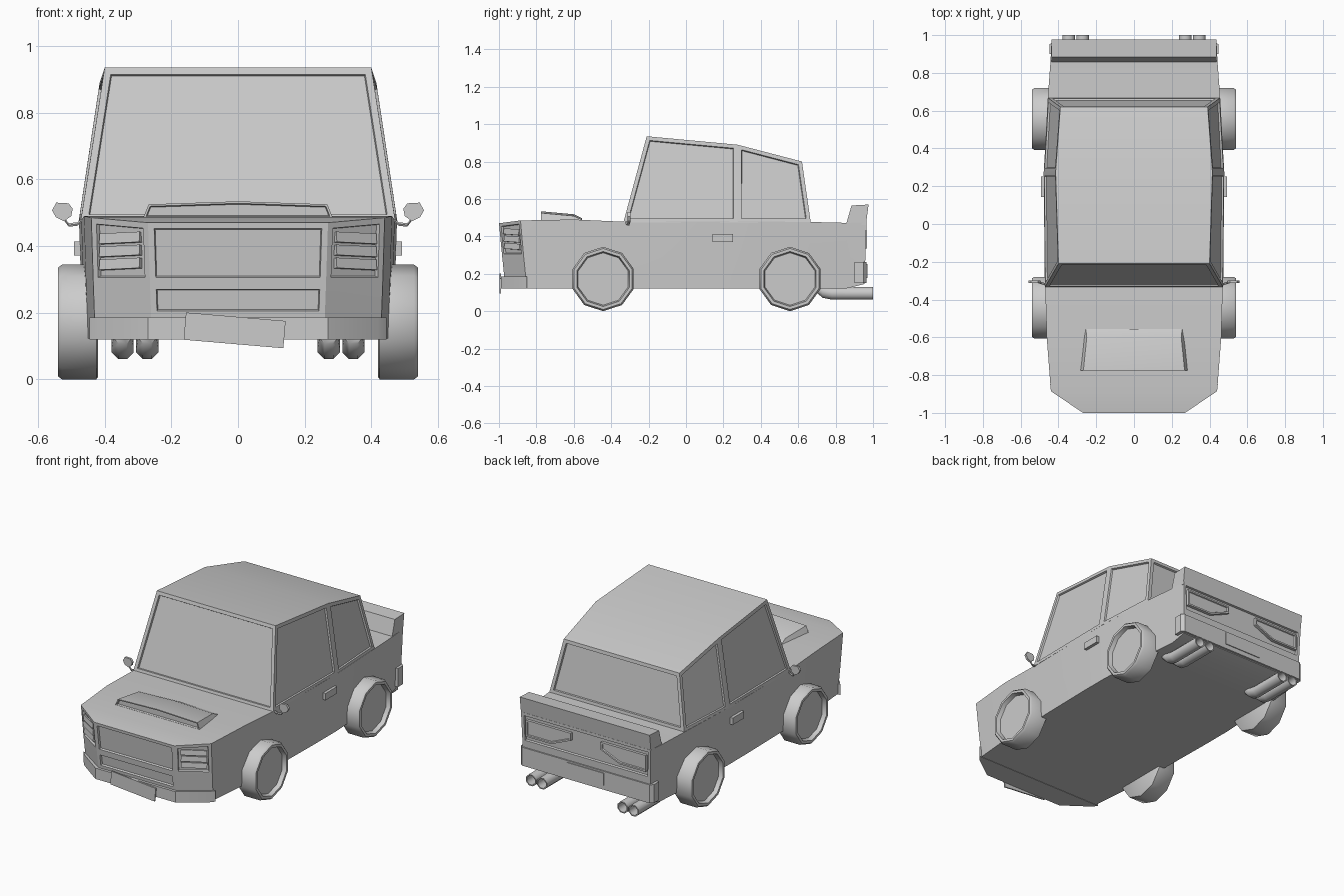
import bpy, bmesh, math
from mathutils import Vector

if "Cube" in bpy.data.objects:
    bpy.data.objects.remove(bpy.data.objects["Cube"])


def loft(name, rings, caps="strip", mirror=False, inset=None, thick=0.02, depth=-0.012, angle=25):
    """Skin a list of closed rings; optionally sink the faces picked by inset(centre, normal)."""
    bm = bmesh.new()
    vs = [[bm.verts.new(p) for p in r] for r in rings]
    n = len(vs[0])
    for a, b in zip(vs, vs[1:]):
        for i in range(n):
            j = (i + 1) % n
            bm.faces.new((a[i], a[j], b[j], b[i]))
    if caps:
        for r in (vs[0], vs[-1]):
            if caps == "ngon":
                bm.faces.new(r)
            else:
                for i in range(n // 2 - 1):
                    bm.faces.new((r[i], r[i + 1], r[n - 2 - i], r[n - 1 - i]))
    bmesh.ops.recalc_face_normals(bm, faces=bm.faces)
    if inset:
        picked = [f for f in bm.faces if inset(f.calc_center_median(), f.normal)]
        # a short first step gives a crisp sunken frame
        bmesh.ops.inset_individual(bm, faces=picked, thickness=thick, use_even_offset=True)
        bmesh.ops.inset_individual(bm, faces=picked, thickness=0.003, depth=depth, use_even_offset=True)
    me = bpy.data.meshes.new(name)
    bm.to_mesh(me)
    bm.free()
    ob = bpy.data.objects.new(name, me)
    bpy.context.collection.objects.link(ob)
    bpy.ops.object.select_all(action="DESELECT")
    ob.select_set(True)
    bpy.context.view_layer.objects.active = ob
    bpy.ops.object.shade_smooth_by_angle(angle=math.radians(angle))
    if mirror:
        ob.modifiers.new("Mirror", "MIRROR").use_mirror_merge = False
    return ob


def prism(name, poly, axis, lo, hi, **kw):
    """Extrude a 2D outline along x, y or z."""
    def put(p, t):
        q = list(p)
        q.insert("xyz".index(axis), t)
        return q
    return loft(name, [[put(p, t) for p in poly] for t in (lo, hi)], caps="ngon", **kw)


def box(name, centre, size, rot=(0, 0, 0), **kw):
    """Box with its rotation baked in, so mirroring stays about x = 0."""
    x, y, z = (s / 2 for s in size)
    ob = prism(name, [(-x, -y), (x, -y), (x, y), (-x, y)], "z", -z, z, **kw)
    from mathutils import Matrix, Euler
    ob.data.transform(Matrix.Translation(centre) @ Euler(rot).to_matrix().to_4x4())
    return ob


def circle(c, u, v, r, n, start=0.0):
    c, u, v = Vector(c), Vector(u), Vector(v)
    return [c + r * (u * math.cos(start + math.tau * i / n) + v * math.sin(start + math.tau * i / n))
            for i in range(n)]


X, Y, Z = (1, 0, 0), (0, 1, 0), (0, 0, 1)

# Lower body: stations along y as (y, half width, top z)
stations = [(-1.0, .27, .47), (-.885, .44, .485), (-.6, .462, .49), (-.33, .47, .478), (.1, .477, .48),
            (.28, .477, .48), (.66, .457, .477), (.86, .442, .472), (.965, .437, .475)]
rings = []
for k, (y, w, top) in enumerate(stations):
    low = .145 if k == 8 else .122
    pull = .035 if k < 2 else (-.012 if k == 8 else 0)      # slanted nose and tail
    side = [(w - .012 * (1 - t), y + pull * (1 - t), z)
            for t, z in ((0, low), (.2, .187), (.5, .288), (1, top))]
    rings.append([(-x, yy, z) for x, yy, z in side] + side[::-1])


def body_panels(c, n):
    nose = c.y < -.9 and abs(n.z) < .5 and (c.z > .3 or (c.z > .2 and abs(c.x) < .1))
    tail = n.y > .8 and c.z > .3
    return nose or tail


loft("body", rings, inset=body_panels, thick=.018)

# Cabin with sunken windows: (base y, base half width, roof y, roof half width, roof z)
cabin = [(-.335, .472, -.21, .40, .935), (.275, .478, .275, .415, .89), (.667, .455, .62, .39, .80)]
loft("cabin", [[(-b, y, .474), (-r, ry, rz), (r, ry, rz), (b, y, .474)] for y, b, ry, r, rz in cabin],
     inset=lambda c, n: abs(n.z) < .7, thick=.021, depth=-.01)

# Bonnet scoop with recessed mouth
scoop = [(-.775, .285, .268, .482, .525), (-.6, .268, .25, .482, .509), (-.555, .26, .255, .48, .488)]
loft("bonnet_scoop", [[(-b, y, z0), (-t, y, z1), (0, y, z1 + .009), (t, y, z1), (b, y, z0), (0, y, z0)]
                      for y, b, t, z0, z1 in scoop], caps="ngon",
     inset=lambda c, n: n.y < -.9, thick=.006, depth=-.01)

# Front bumper and its crooked number plate
prism("front_bumper", [(-.445, -.85), (-.42, -.88), (-.27, -.988), (.27, -.988), (.42, -.88), (.445, -.85)],
      "z", .12, .186)
box("front_plate", (-.01, -.993, .147), (.30, .008, .082), (0, .085, 0))

# Headlight slats on the angled corners
for i in range(3):
    z = .346 + .039 * i
    box(f"headlight_slat_{i}", (.352, -.925 - .05 * (z - .34), z), (.145, .014, .031),
        (-.12, .04, math.radians(34)), mirror=True)

# Tail wing, tail lights, rear bumper and plate
prism("tail_wing", [(.855, .46), (.885, .565), (.976, .57), (.962, .46)], "x", -.438, .438)
prism("tail_light", [(.405, .435), (.405, .335), (.23, .335), (.10, .39), (.10, .435)], "y", .945, .968,
      mirror=True, inset=lambda c, n: n.y > .9, thick=.01, depth=-.006)
prism("rear_bumper", [(-.448, .90), (.448, .90), (.448, .95), (.43, .966), (-.43, .966), (-.448, .95)],
      "z", .15, .262)
box("rear_plate", (0, .967, .215), (.25, .008, .075))

# Ten-sided wheels: tyre profile as (x, radius), recessed hub
tyre = [(.42, .165), (.425, .172), (.528, .172), (.54, .163), (.54, .147), (.515, .14)]
for label, y in (("front", -.443), ("rear", .556)):
    loft(label + "_wheel", [circle((x, y, .172), Y, Z, r, 10, math.pi / 2) for x, r in tyre],
         caps="ngon", mirror=True, angle=40)

# Door handles
box("door_handle", (.478, .197, .392), (.028, .11, .042), mirror=True)

# Door mirrors: bent stalk and thin head
stalk = [(.462, -.322, .482), (.482, -.315, .466), (.508, -.307, .463), (.522, -.305, .482)]
loft("mirror_stalk", [circle(p, Y, Z, .006, 6) for p in stalk], mirror=True)
prism("mirror_head", [(.496, .512), (.508, .528), (.545, .53), (.558, .507), (.546, .486), (.522, .474), (.5, .49)],
      "y", -.312, -.298, mirror=True)

# Twin hollow exhaust pipes: path as (y, z, radius), turning back inside at the tip
pipe = [(.69, .135, .03), (.73, .105, .036), (.78, .095, .036), (1.0, .095, .036), (1.0, .095, .029), (.93, .095, .029)]
for label, x in (("inner", .272), ("outer", .346)):
    loft(label + "_exhaust", [circle((x, y, z), X, Z, r, 8, math.pi / 8) for y, z, r in pipe],
         caps="ngon", mirror=True, angle=50)
